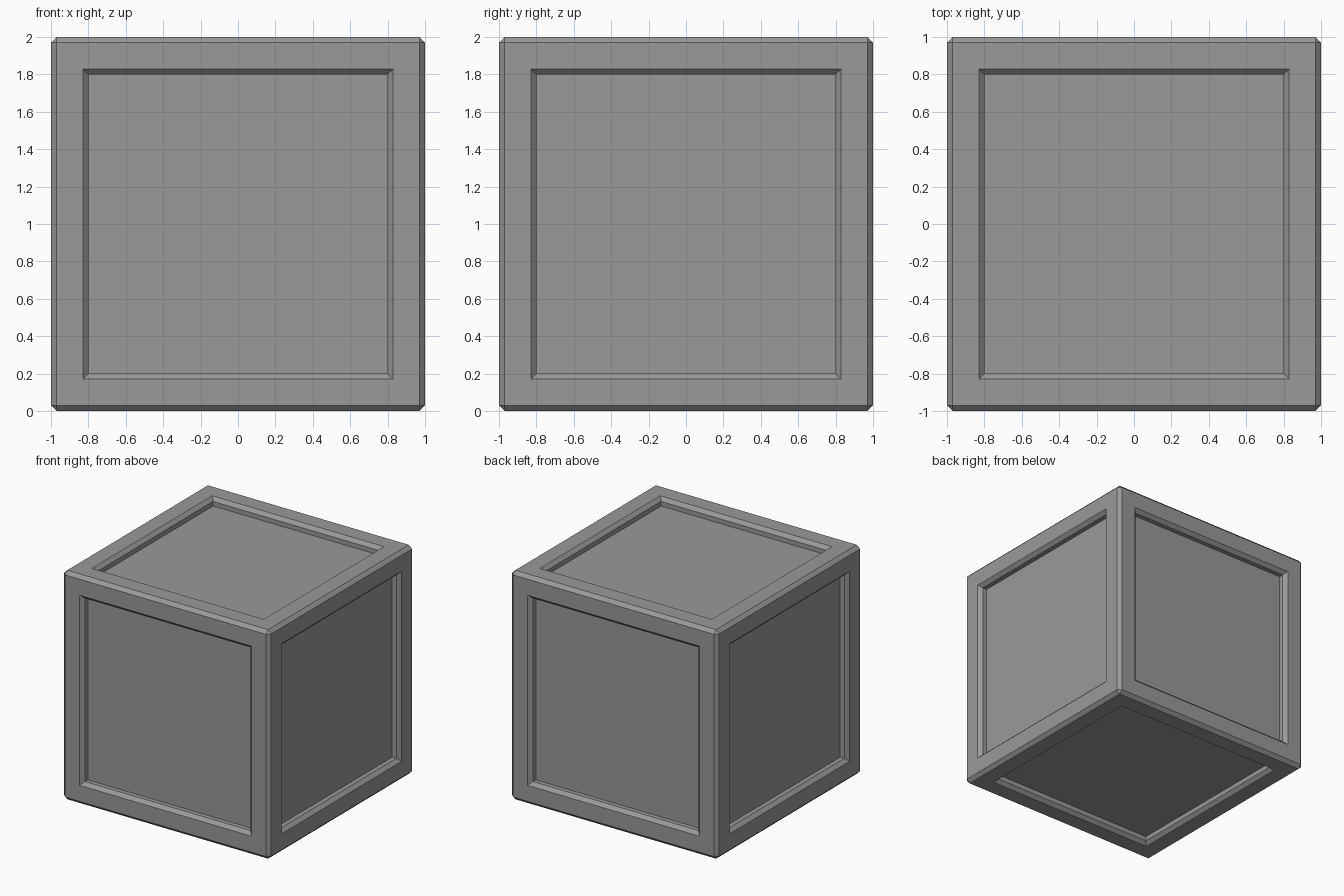
import bpy, bmesh
from mathutils import Matrix

if "Cube" in bpy.data.objects:
    bpy.data.objects.remove(bpy.data.objects["Cube"])

CHAMFER = 0.03   # chamfer on outer edges and panel openings
FRAME = 0.14     # flat frame width between the chamfers
WALL = 0.04      # straight wall below the opening chamfer

# Crate body with chamfered outer edges
bm = bmesh.new()
bmesh.ops.create_cube(bm, size=2, matrix=Matrix.Translation((0, 0, 1)))
bmesh.ops.bevel(bm, geom=bm.edges[:], offset=CHAMFER, segments=1,
                profile=0.5, affect='EDGES')
bm.normal_update()

# Recessed panel on each of the six sides: frame, opening chamfer, wall
panels = [f for f in bm.faces if f.calc_area() > 1]
for thickness, depth in ((FRAME, 0), (CHAMFER, -CHAMFER), (0, -WALL)):
    bmesh.ops.inset_individual(bm, faces=panels, thickness=thickness,
                               depth=depth, use_even_offset=True)
    bm.normal_update()

mesh = bpy.data.meshes.new("panelled_crate")
bm.to_mesh(mesh)
bm.free()
crate = bpy.data.objects.new("panelled_crate", mesh)
bpy.context.collection.objects.link(crate)

# Dark grey finish
grey = bpy.data.materials.new("dark_grey")
grey.diffuse_color = (0.32, 0.32, 0.32, 1)
grey.use_nodes = True
grey.node_tree.nodes["Principled BSDF"].inputs["Base Color"].default_value = grey.diffuse_color
mesh.materials.append(grey)
